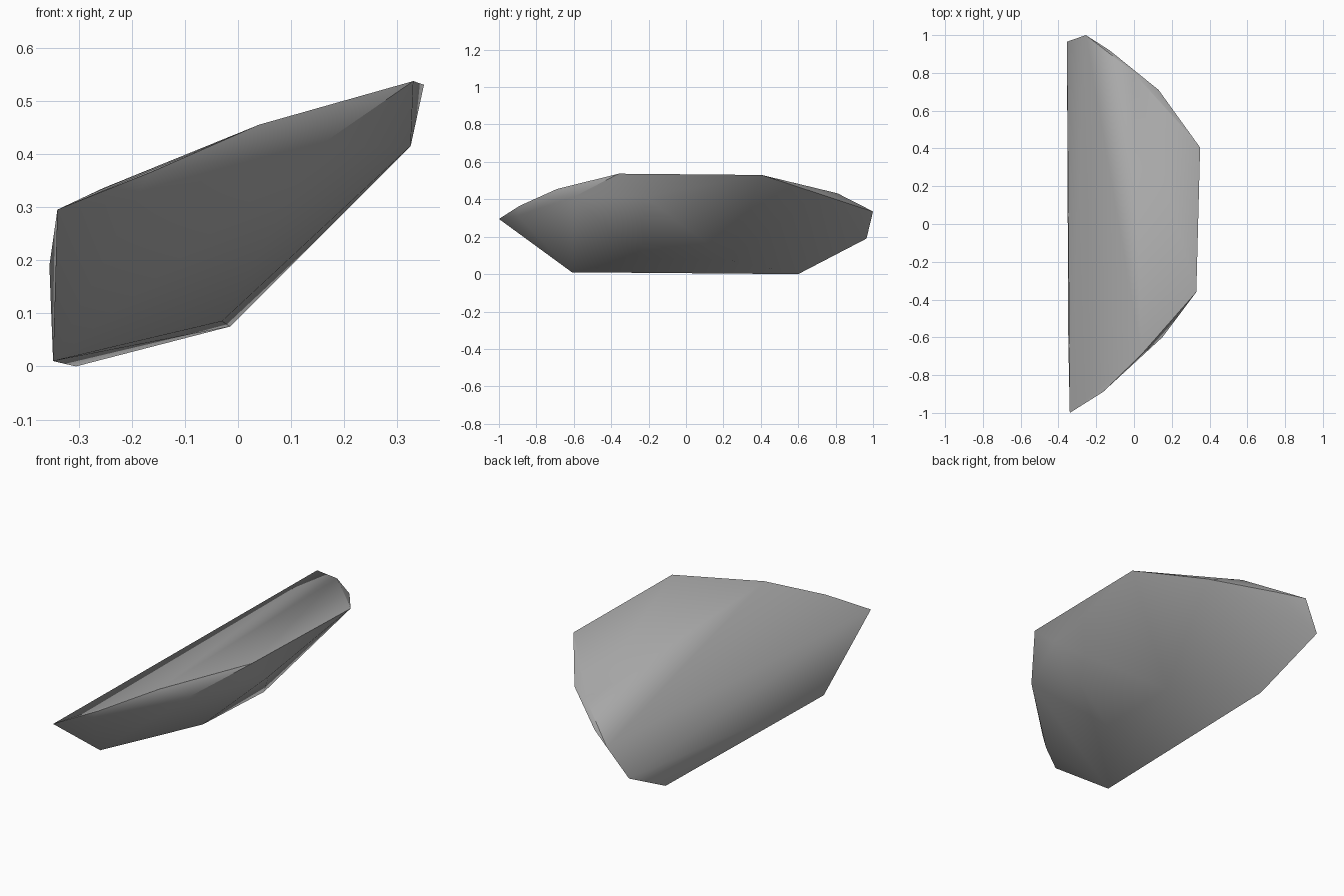
import bpy
import bmesh
import math

# Remove the default cube
cube = bpy.data.objects.get("Cube")
if cube:
    bpy.data.objects.remove(cube, do_unlink=True)

# Stone colour
stone = bpy.data.materials.new("stone grey")
stone.use_nodes = True
colour = (0.4, 0.4, 0.4, 1.0)
stone.diffuse_color = colour
stone.node_tree.nodes["Principled BSDF"].inputs["Base Color"].default_value = colour

# Corners of the sloping top face
top_rim = [
    (-0.34, -1.0, 0.295), (-0.165, -0.89, 0.365), (0.04, -0.69, 0.455),
    (0.33, -0.36, 0.537), (0.35, 0.405, 0.53), (0.28, 0.49, 0.508),
    (-0.01, 0.81, 0.432), (-0.255, 1.0, 0.335),
]
# Chipped corners just below the rim
chips = [
    (-0.195, -0.9, 0.312), (0.15, -0.6, 0.413), (0.325, -0.22, 0.415),
    (0.13, 0.71, 0.43), (-0.13, 0.92, 0.36), (-0.355, 0.965, 0.19),
]
# Keel corners underneath
keel = [
    (-0.348, -0.61, 0.01), (-0.03, -0.24, 0.085),
    (-0.015, 0.23, 0.075), (-0.305, 0.6, 0.0),
]

# Wrap the corners in one faceted shell
bm = bmesh.new()
for corner in top_rim + chips + keel:
    bm.verts.new(corner)
hull = bmesh.ops.convex_hull(bm, input=bm.verts)
loose = [v for v in bm.verts if not v.link_faces]
bmesh.ops.delete(bm, geom=loose, context='VERTS')
bmesh.ops.recalc_face_normals(bm, faces=bm.faces)

mesh = bpy.data.meshes.new("rock_shard")
bm.to_mesh(mesh)
bm.free()
mesh.materials.append(stone)
rock = bpy.data.objects.new("rock_shard", mesh)
bpy.context.collection.objects.link(rock)

# Soft facets with crisp rim edges
bpy.ops.object.select_all(action='DESELECT')
rock.select_set(True)
bpy.context.view_layer.objects.active = rock
bpy.ops.object.shade_smooth_by_angle(angle=math.radians(40))
